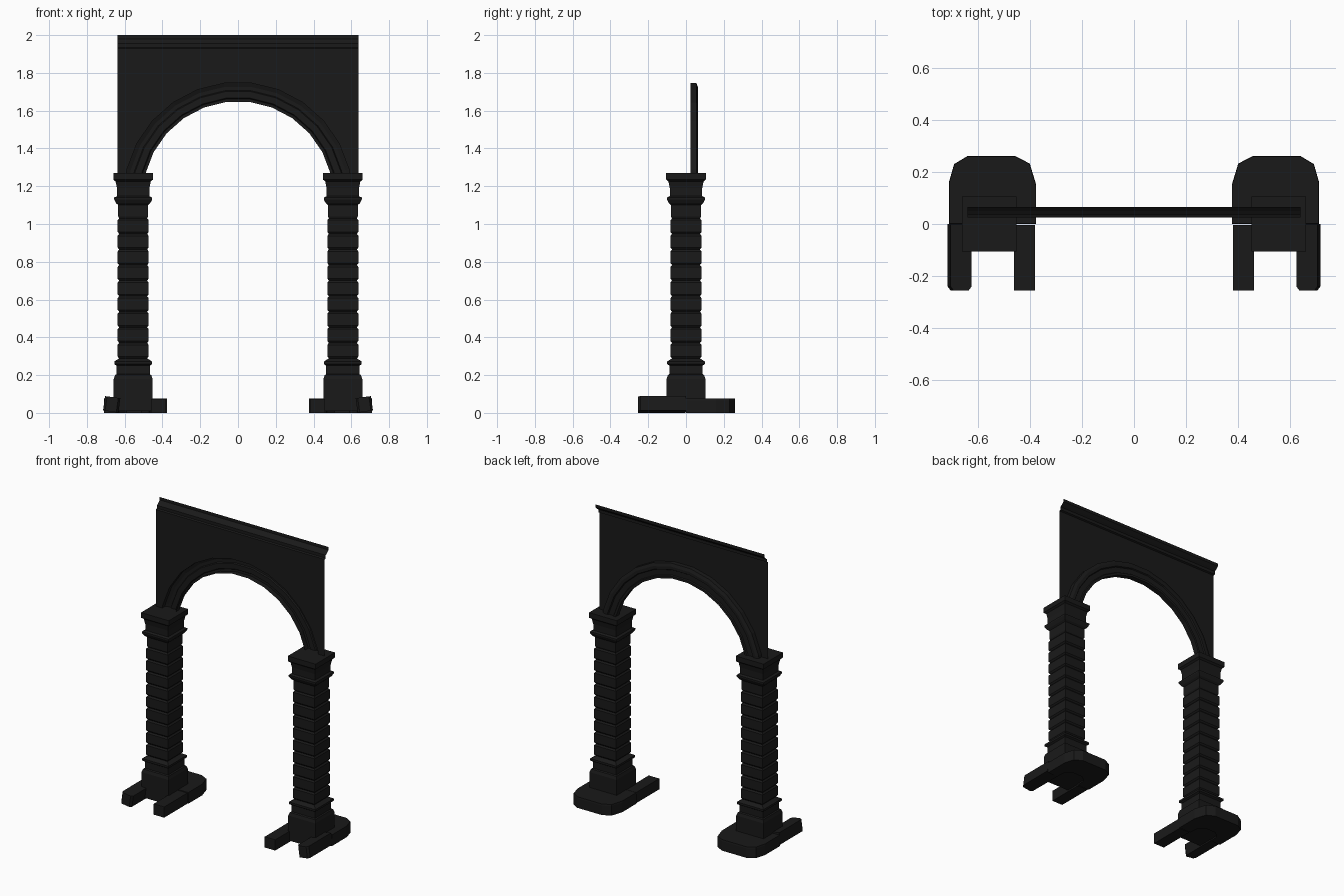
import bpy, bmesh, math
from mathutils import Matrix, Vector

if "Cube" in bpy.data.objects:
    bpy.data.objects.remove(bpy.data.objects["Cube"])

mat = bpy.data.materials.new("black")
mat.diffuse_color = (0.01, 0.01, 0.01, 1)
mat.use_nodes = True
mat.node_tree.nodes["Principled BSDF"].inputs["Base Color"].default_value = mat.diffuse_color
CX = 0.555  # column centre


def finish(bm, name, solid=True):
    if solid:
        bmesh.ops.recalc_face_normals(bm, faces=bm.faces)
    me = bpy.data.meshes.new(name)
    bm.to_mesh(me)
    bm.free()
    me.materials.append(mat)
    ob = bpy.data.objects.new(name, me)
    bpy.context.collection.objects.link(ob)
    return ob


def bridge(bm, a, b, closed=True):
    n = len(a)
    for i in range(n if closed else n - 1):
        j = (i + 1) % n
        bm.faces.new((a[i], a[j], b[j], b[i]))


def square_column(name, cx, profile):
    """Stack of square loops given as (half width, z)."""
    bm = bmesh.new()
    loops = [[bm.verts.new((cx + sx * w, sy * w, z))
              for sx, sy in ((-1, -1), (1, -1), (1, 1), (-1, 1))] for w, z in profile]
    for a, b in zip(loops, loops[1:]):
        bridge(bm, a, b)
    bm.faces.new(loops[0])
    bm.faces.new(loops[-1])
    return finish(bm, name)


def slab(name, pts, z0, z1, inset, tf=Matrix()):
    """Extruded outline with a small chamfer on the top edge."""
    bm = bmesh.new()
    c = Vector((sum(p[0] for p in pts) / len(pts), sum(p[1] for p in pts) / len(pts)))
    rings = []
    for z, k in ((z0, 1), (z1 - inset, 1), (z1, 1 - inset)):
        rings.append([bm.verts.new(tf @ Vector((c.x + (x - c.x) * k, c.y + (y - c.y) * k, z)))
                      for x, y in pts])
    for a, b in zip(rings, rings[1:]):
        bridge(bm, a, b)
    bm.faces.new(rings[0])
    bm.faces.new(rings[-1])
    return finish(bm, name)


# Column profile: plinth, lower collar, rusticated blocks, upper collar, capital
profile = [(.103, .01), (.103, .18), (.096, .2), (.088, .205), (.088, .25),
           (.1, .258), (.1, .272), (.083, .283), (.074, .288)]
pitch = (1.03 - .288) / 9
for i in range(9):
    z = .288 + i * pitch
    profile += [(.082, z + .01), (.082, z + pitch - .01), (.074, z + pitch)]
profile += [(.079, 1.04), (.079, 1.10), (.09, 1.11), (.101, 1.13), (.101, 1.14),
            (.086, 1.147), (.086, 1.19), (.093, 1.225), (.105, 1.235), (.105, 1.27)]

for side, s in (("left", -1), ("right", 1)):
    square_column(side + "_column", s * CX, profile)

    # Horseshoe curb around the back of the plinth
    outline = [(.71, 0), (.71, .16), (.69, .23), (.64, .26), (.455, .26), (.4, .232),
               (.375, .15), (.375, 0), (.465, 0), (.47, .06), (.51, .1),
               (.59, .1), (.63, .06), (.635, 0)]
    slab(side + "_curb", [(s * x, y) for x, y in outline], 0, .075, .01)

    # Two forward curb arms, the outer one tipped slightly
    inner = [(.38, -.255), (.46, -.255), (.46, -.004), (.38, -.004)]
    slab(side + "_inner_arm", [(s * x, y) for x, y in inner], 0, .073, .006)
    outer = [(-.041, -.24), (-.03, -.255), (.03, -.255), (.041, -.24), (.041, 0), (-.041, 0)]
    tilt = Matrix.Translation((s * .674, 0, .007)) @ Matrix.Rotation(-s * math.radians(8), 4, 'Y')
    slab(side + "_outer_arm", [(s * x, y) for x, y in outer], 0, .077, .008, tilt)

# Arch moulding: stepped section (radius, y) swept round the opening
WY, ZC, N = .025, 1.145, 13
section = [(.605, WY), (.605, .055), (.585, .063), (.565, .063), (.56, .055),
           (.525, .055), (.52, .062), (.505, .062), (.505, WY)]


def arc(bm, r, y):
    return [bm.verts.new((r * math.cos(math.pi * i / N), y, ZC + r * math.sin(math.pi * i / N)))
            for i in range(N + 1)]


bm = bmesh.new()
rows = [arc(bm, r, y) for r, y in section]
for a, b in zip(rows, rows[1:]):
    bridge(bm, a, b, closed=False)
finish(bm, "arch_moulding")

# Thin spandrel wall above the arch
W, ZT = .638, 1.93
bm = bmesh.new()
edge = arc(bm, .605, WY)
top = [bm.verts.new((max(-W, min(W, v.co.x if 0 < i < N else v.co.x * 2)), WY, ZT))
       for i, v in enumerate(edge)]
bridge(bm, edge, top, closed=False)
for k in (0, N):
    x = math.copysign(W, edge[k].co.x)
    bm.faces.new((edge[k], top[k], bm.verts.new((x, WY, ZC))))
finish(bm, "spandrel_wall")

# Cornice strip along the top, stepping out to the back
bm = bmesh.new()
prev = None
for y, z in ((WY, 1.93), (.036, 1.935), (.036, 1.955), (.05, 1.965), (.066, 1.98), (.066, 2.0)):
    row = [bm.verts.new((x, y, z)) for x in (-W, W)]
    if prev:
        bridge(bm, prev, row, closed=False)
    prev = row
finish(bm, "cornice")
